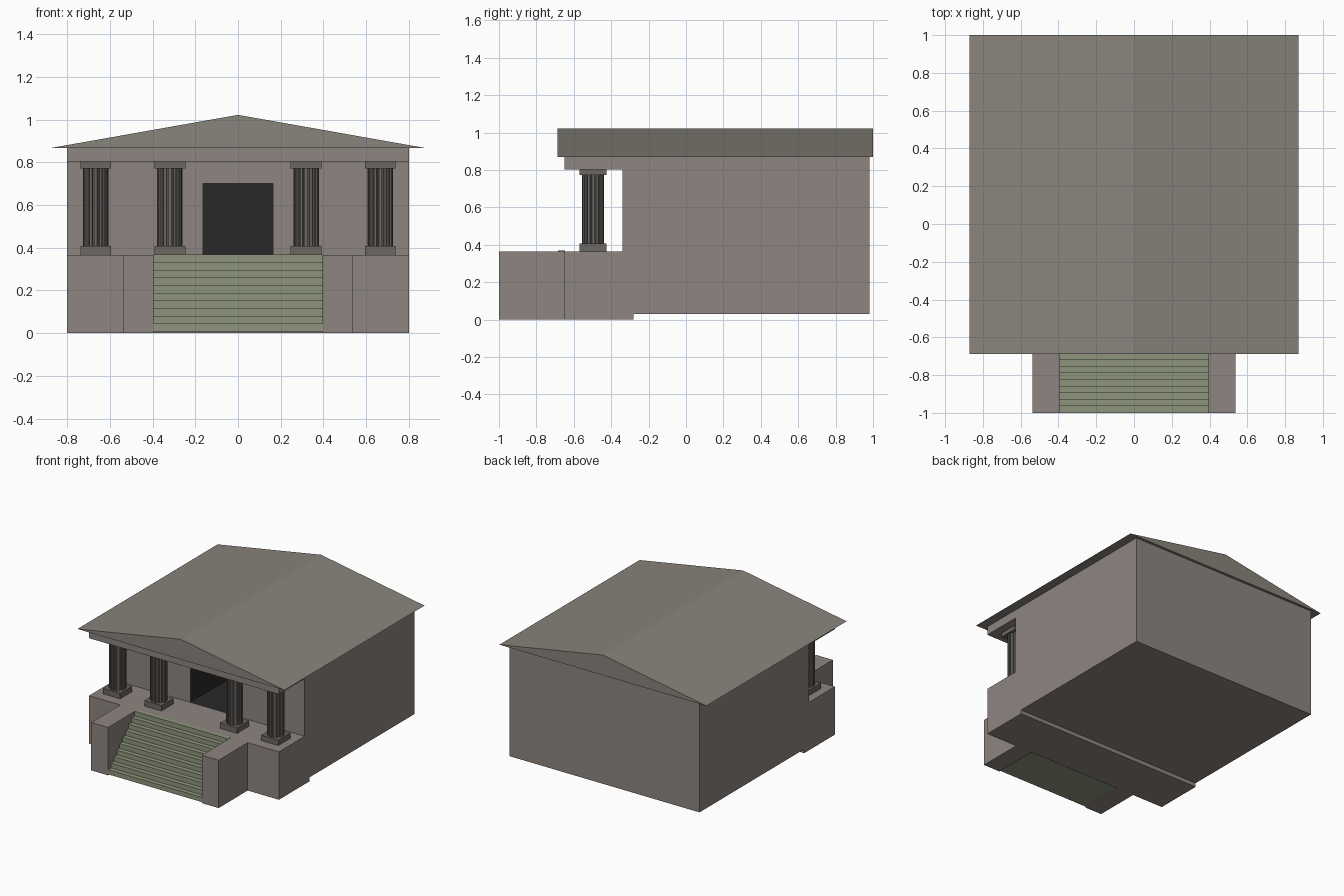
import bpy, bmesh, math

if "Cube" in bpy.data.objects:
    bpy.data.objects.remove(bpy.data.objects["Cube"])


def material(name, color):
    m = bpy.data.materials.new(name)
    m.diffuse_color = (*color, 1)
    m.use_nodes = True
    m.node_tree.nodes["Principled BSDF"].inputs["Base Color"].default_value = m.diffuse_color
    return m


STONE = material("stone", (0.27, 0.235, 0.215))
ROOF = material("roof_stone", (0.25, 0.23, 0.20))
COLUMN = material("column_stone", (0.15, 0.138, 0.125))
GREEN = material("step_green", (0.27, 0.30, 0.20))
DARK = material("doorway_dark", (0.022, 0.022, 0.022))


def prism(name, profile, vec, mat):
    """Extrude a closed 3D outline along a vector."""
    bm = bmesh.new()
    a = [bm.verts.new(p) for p in profile]
    b = [bm.verts.new([p[i] + vec[i] for i in range(3)]) for p in profile]
    bm.faces.new(a)
    bm.faces.new(b[::-1])
    n = len(a)
    for i in range(n):
        j = (i + 1) % n
        bm.faces.new((a[j], a[i], b[i], b[j]))
    bmesh.ops.recalc_face_normals(bm, faces=bm.faces)
    me = bpy.data.meshes.new(name)
    bm.to_mesh(me)
    bm.free()
    me.materials.append(mat)
    ob = bpy.data.objects.new(name, me)
    bpy.context.collection.objects.link(ob)
    return ob


def box(name, x0, x1, y0, y1, z0, z1, mat=STONE):
    base = [(x0, y0, z0), (x1, y0, z0), (x1, y1, z0), (x0, y1, z0)]
    return prism(name, base, (0, 0, z1 - z0), mat)


# Main hall with a deep dark doorway
hall = box("hall", -0.8, 0.8, -0.34, 0.98, 0.03, 0.868)
cutter = box("doorway_cutter", -0.163, 0.163, -0.5, 0.3, 0.367, 0.70, DARK)
cutter.hide_render = True
cutter.hide_viewport = True
cut = hall.modifiers.new("doorway", 'BOOLEAN')
cut.operation = 'DIFFERENCE'
cut.solver = 'EXACT'
cut.material_mode = 'TRANSFER'
cut.object = cutter

# Porch floor and the beam above the columns
box("porch_floor", -0.8, 0.8, -0.65, -0.28, 0, 0.365)
box("porch_beam", -0.8, 0.8, -0.65, -0.34, 0.803, 0.868)

# Gabled roof
prism("roof", [(-0.872, -0.687, 0.868), (0.872, -0.687, 0.868), (0, -0.687, 1.022)],
      (0, 1.687, 0), ROOF)

# Staircase as one stepped profile
N, X, Y0, Y1, Z0, Z1 = 10, 0.395, -1.0, -0.648, 0.008, 0.368
run, rise = (Y1 - Y0) / N, (Z1 - Z0) / N
outline = [(-X, Y0, Z0)]
for i in range(N):
    outline.append((-X, Y0 + i * run, Z0 + (i + 1) * rise))
    outline.append((-X, Y0 + (i + 1) * run, Z0 + (i + 1) * rise))
outline.append((-X, Y1, Z0))
# keep only true corners of the stepped outline
prism("staircase", outline, (2 * X, 0, 0), GREEN)

# Stair side blocks
for side, s in (("left", -1), ("right", 1)):
    x0, x1 = sorted((s * 0.395, s * 0.537))
    box(side + "_stair_block", x0, x1, -1.0, -0.65, 0, 0.365)


# Fluted columns with square base and cap
def column(name, cx, cy=-0.497, h=0.072, flutes=16):
    box(name + "_base", cx - h, cx + h, cy - h, cy + h, 0.365, 0.407, COLUMN)
    box(name + "_cap", cx - h, cx + h, cy - h, cy + h, 0.772, 0.803, COLUMN)
    ring = []
    for i in range(flutes):
        for t, r in ((-0.28, 0.06), (0.28, 0.06), (0.36, 0.051), (0.64, 0.051)):
            a = 2 * math.pi * (i + t) / flutes
            ring.append((cx + r * math.cos(a), cy + r * math.sin(a), 0.407))
    prism(name + "_shaft", ring, (0, 0, 0.365), COLUMN)


for side, s in (("left", -1), ("right", 1)):
    column(side + "_outer_column", s * 0.666)
    column(side + "_inner_column", s * 0.319)
